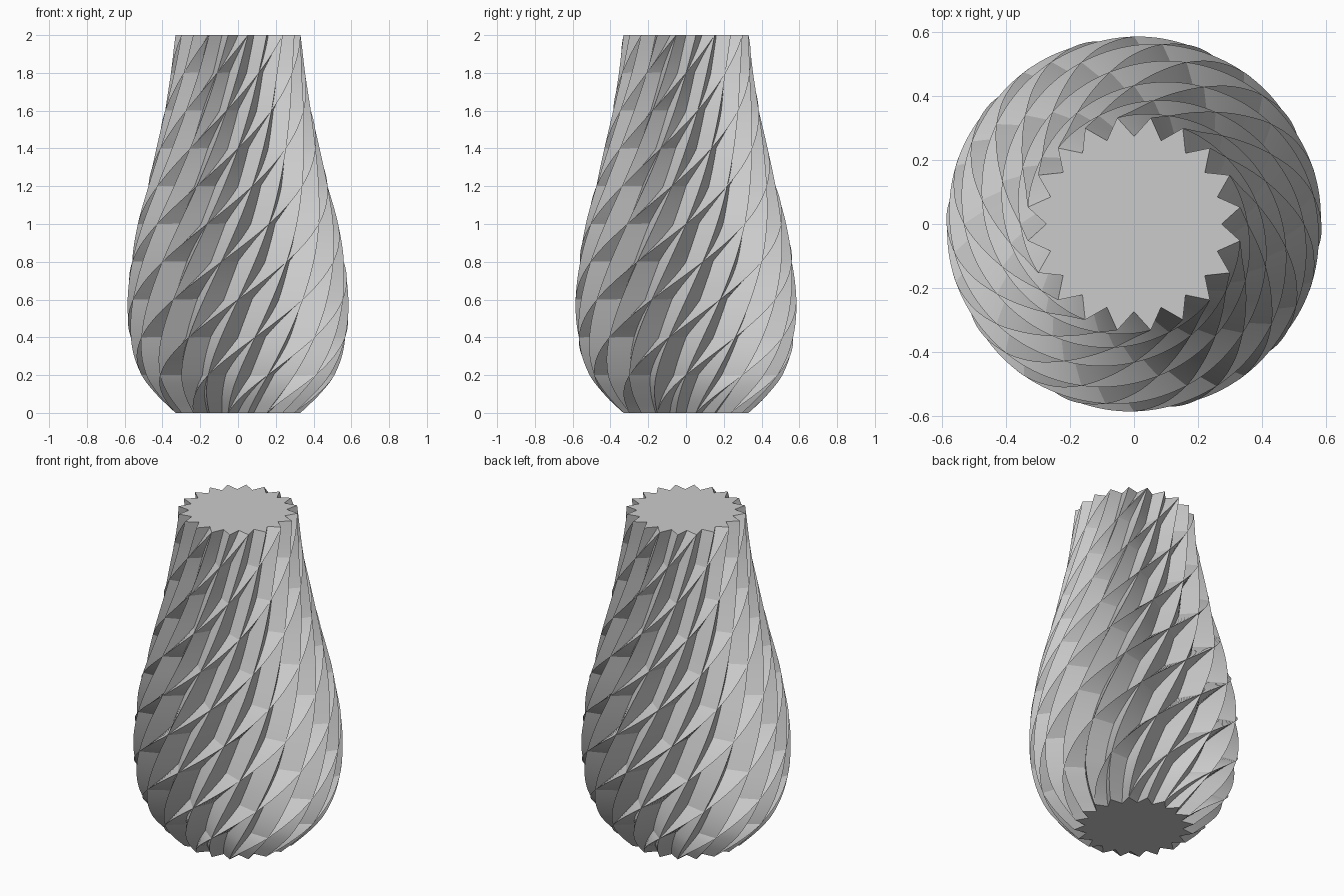
import bpy, bmesh, math

cube = bpy.data.objects.get("Cube")
if cube:
    bpy.data.objects.remove(cube, do_unlink=True)

# One plain grey for the whole vase
grey = bpy.data.materials.new("light_grey")
grey.use_nodes = True
colour = (0.6, 0.6, 0.6, 1)
grey.diffuse_color = colour
grey.node_tree.nodes["Principled BSDF"].inputs["Base Color"].default_value = colour

HEIGHT = 2.0
RINGS = 120
# Outer radius by height: round belly, narrow neck
PROFILE = [(0, .335), (.1, .435), (.2, .51), (.35, .565), (.55, .585), (.8, .567),
           (1.0, .53), (1.2, .48), (1.4, .432), (1.6, .39), (1.8, .355), (2.0, .335)]


def slope(i):
    a, b = PROFILE[max(i - 1, 0)], PROFILE[min(i + 1, len(PROFILE) - 1)]
    return (b[1] - a[1]) / (b[0] - a[0])


def radius(z):
    """Smooth curve through the profile points."""
    i = 0
    while i < len(PROFILE) - 2 and z > PROFILE[i + 1][0]:
        i += 1
    (z0, r0), (z1, r1) = PROFILE[i], PROFILE[i + 1]
    h = z1 - z0
    t = (z - z0) / h
    return ((1 + 2 * t) * (1 - t) ** 2 * r0 + t * (1 - t) ** 2 * h * slope(i)
            + t * t * (3 - 2 * t) * r1 + t * t * (t - 1) * h * slope(i + 1))


def twisted_star(name, twist, points, valley):
    """A closed star-shaped column that turns as it rises; a point faces +x at mid height."""
    bm = bmesh.new()
    rings = []
    for k in range(RINGS + 1):
        z = HEIGHT * k / RINGS
        turn = math.radians(twist * (k / RINGS - 0.5))
        ring = []
        for j in range(2 * points):
            r = radius(z) * (valley if j % 2 else 1)
            a = turn + math.pi * j / points
            ring.append(bm.verts.new((r * math.cos(a), r * math.sin(a), z)))
        rings.append(ring)
    for low, high in zip(rings, rings[1:]):
        for j in range(2 * points):
            n = (j + 1) % (2 * points)
            bm.faces.new((low[j], low[n], high[n], high[j]))
    bm.faces.new(rings[-1])
    bm.faces.new(rings[0][::-1])
    mesh = bpy.data.meshes.new(name)
    bm.to_mesh(mesh)
    bm.free()
    mesh.materials.append(grey)
    obj = bpy.data.objects.new(name, mesh)
    bpy.context.collection.objects.link(obj)
    bpy.ops.object.select_all(action='DESELECT')
    obj.select_set(True)
    bpy.context.view_layer.objects.active = obj
    bpy.ops.object.shade_smooth_by_angle(angle=math.radians(25))


# A fine, gently turning star, crossed by a coarse star that turns faster
twisted_star("vase_slow_ridges", 90, 20, 0.815)
twisted_star("vase_fast_ridges", 270, 10, 0.7)
